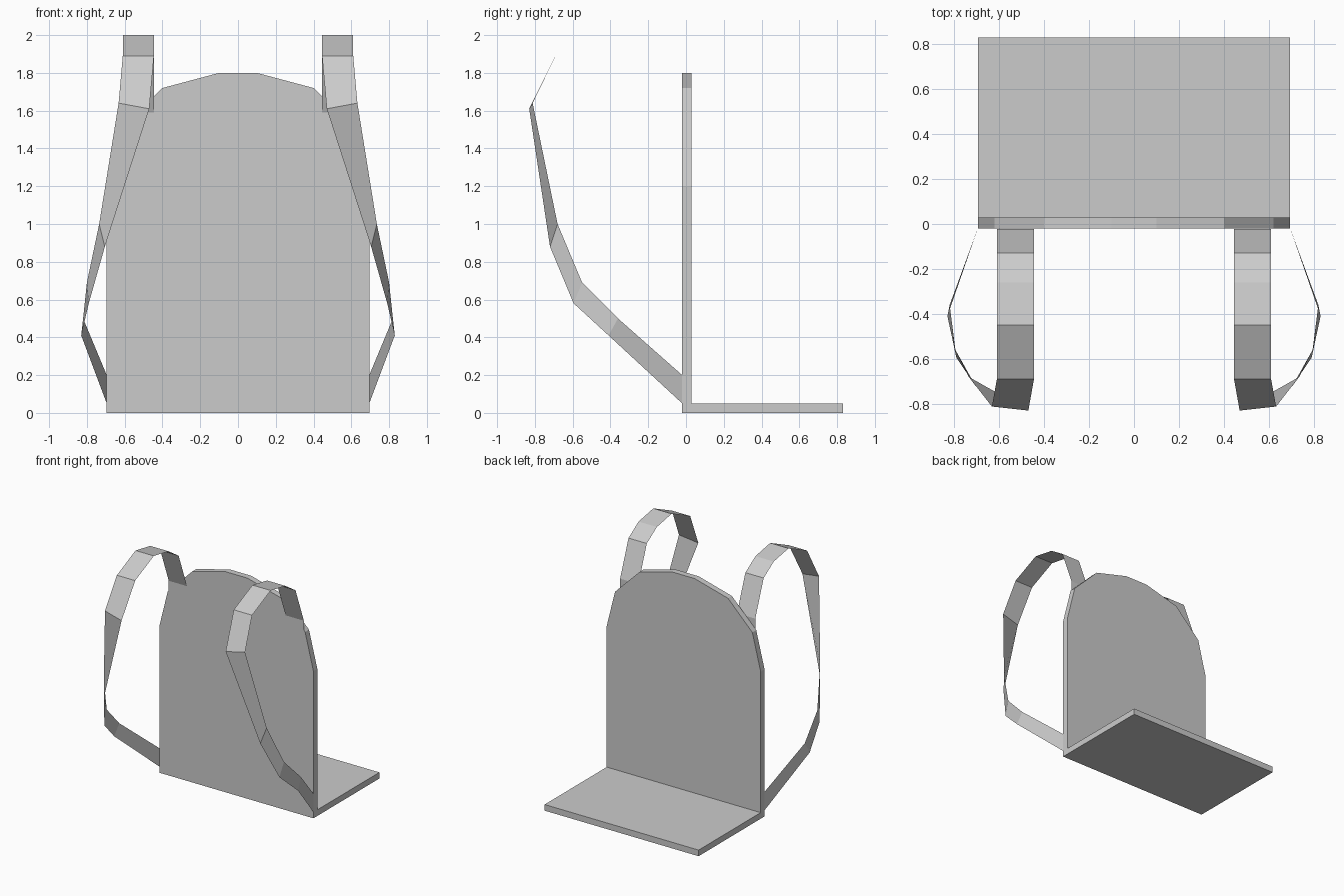
import bpy

if "Cube" in bpy.data.objects:
    bpy.data.objects.remove(bpy.data.objects["Cube"])

W = 0.695          # half width of the panel and shelf
FRONT, BACK = -0.02, 0.03


def make_object(name, verts, faces):
    mesh = bpy.data.meshes.new(name)
    mesh.from_pydata(verts, [], faces)
    mesh.update()
    obj = bpy.data.objects.new(name, mesh)
    bpy.context.collection.objects.link(obj)
    return obj


def prism(name, outline, y0, y1):
    """Extrude an x-z outline (counter-clockwise from the front) from y0 to y1."""
    n = len(outline)
    verts = [(x, y, z) for y in (y0, y1) for x, z in outline]
    faces = [tuple(range(n)), tuple(reversed(range(n, 2 * n)))]
    faces += [(i, i + n, (i + 1) % n + n, (i + 1) % n) for i in range(n)]
    return make_object(name, verts, faces)


def ribbon(name, inner, outer):
    """Thin strip between two edge paths, mirrored across x."""
    n = len(inner)
    faces = [(i, n + i, n + i + 1, i + 1) for i in range(n - 1)]
    obj = make_object(name, inner + outer, faces)
    mirror = obj.modifiers.new("Mirror", 'MIRROR')
    mirror.use_axis[0] = True
    mirror.use_clip = False
    mirror.use_mirror_merge = False
    return obj


# Upright panel with a faceted arched top
half = [(W, 0), (W, 1.2), (0.62, 1.5), (0.4, 1.72), (0.1, 1.8)]
prism("back_panel", half + [(-x, z) for x, z in reversed(half)], FRONT, BACK)

# Flat shelf behind the panel
prism("base_shelf", [(-W, 0), (W, 0), (W, 0.05), (-W, 0.05)], BACK, 0.83)

# Shoulder straps: flat arch at the top, twisting to the panel's side edge
arch = [(-0.022, 1.39), (-0.022, 1.59), (-0.13, 1.88), (-0.26, 1.965),
        (-0.45, 2.0), (-0.69, 1.89)]
inner = [(0.445, y, z) for y, z in arch] + [
    (0.47, -0.83, 1.61), (0.705, -0.72, 0.88), (0.79, -0.595, 0.58),
    (0.83, -0.41, 0.41), (W, FRONT, 0.05)]
outer = [(0.61, y, z) for y, z in arch] + [
    (0.632, -0.812, 1.64), (0.735, -0.68, 1.0), (0.80, -0.55, 0.69),
    (0.82, -0.36, 0.5), (W, FRONT, 0.2)]
ribbon("shoulder_straps", inner, outer)
